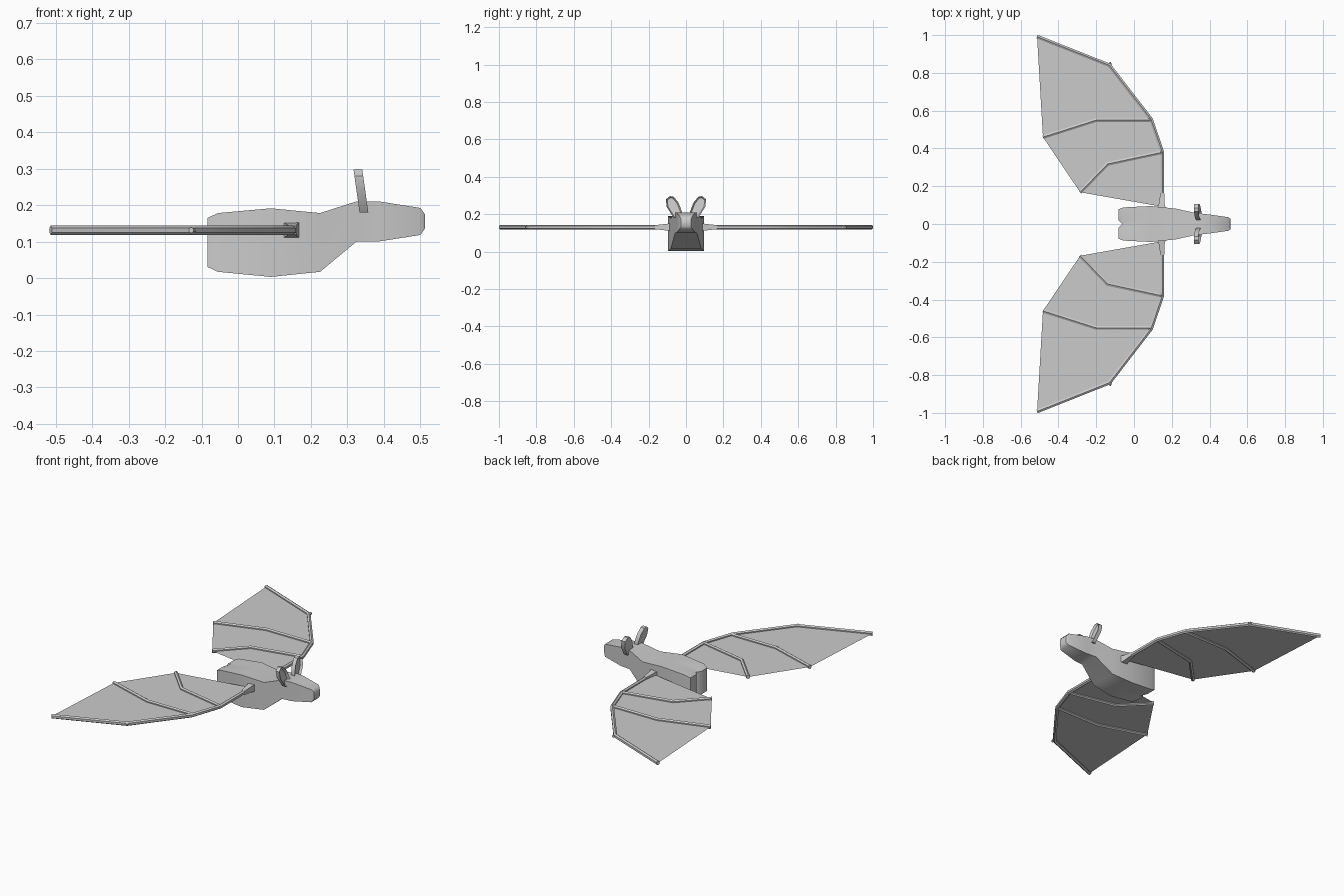
import bpy, bmesh, math
from mathutils import Vector

if "Cube" in bpy.data.objects:
    bpy.data.objects.remove(bpy.data.objects["Cube"])


def finish(name, bm, angle=None, closed=True):
    if closed:
        bmesh.ops.recalc_face_normals(bm, faces=bm.faces[:])
    me = bpy.data.meshes.new(name)
    bm.to_mesh(me)
    bm.free()
    ob = bpy.data.objects.new(name, me)
    bpy.context.collection.objects.link(ob)
    if angle:
        bpy.ops.object.select_all(action='DESELECT')
        ob.select_set(True)
        bpy.context.view_layer.objects.active = ob
        bpy.ops.object.shade_smooth_by_angle(angle=math.radians(angle))
    return ob


def skin(bm, rings):
    n = len(rings[0])
    for a, b in zip(rings, rings[1:]):
        for i in range(n):
            j = (i + 1) % n
            bm.faces.new((a[i], a[j], b[j], b[i]))


# Body and head: boxy sections (x, half width, bottom z, top z)
sections = [(-0.083, 0.078, 0.03, 0.165), (-0.055, 0.088, 0.017, 0.178),
            (0.09, 0.095, 0.003, 0.191), (0.225, 0.081, 0.017, 0.178),
            (0.325, 0.058, 0.1, 0.21), (0.385, 0.052, 0.1, 0.21),
            (0.5, 0.036, 0.118, 0.192), (0.512, 0.026, 0.136, 0.175)]
cols = (-1, -0.25, 0, 0.25, 1)
bm = bmesh.new()
rings = []
for k, (x, w, lo, hi) in enumerate(sections):
    # the middle of the rear is pressed in as a groove
    px = [x + (0.02 if k == 0 and c == 0 else 0) for c in cols]
    top = [bm.verts.new((px[i], c * w, hi)) for i, c in enumerate(cols)]
    bot = [bm.verts.new((px[i], c * w, lo)) for i, c in enumerate(cols)]
    rings.append(top + bot[::-1])
skin(bm, rings)
for r in (rings[0], rings[-1]):
    for i in range(4):
        bm.faces.new((r[i], r[i + 1], r[8 - i], r[9 - i]))
finish("body", bm, 50)

# Wing outline points (x, y) for the left side
Z = 0.131
lead = [(0.15, 0.07), (0.15, 0.38), (0.09, 0.555), (-0.13, 0.84), (-0.513, 0.992)]
finger_a = [(0.15, 0.38), (-0.14, 0.318), (-0.285, 0.168)]
finger_b = [(0.09, 0.55), (-0.2, 0.55), (-0.482, 0.46)]
trail = [finger_b[-1], finger_a[-1], (0.13, 0.095)]
claw = [(-0.12, 0.832), (-0.128, 0.856)]


def bone(bm, path, s, r=0.011, sides=6):
    """Mitred tube through a flat path."""
    pts = [Vector((x, y * s, Z)) for x, y in path]
    dirs = [(b - a).normalized() for a, b in zip(pts, pts[1:])]
    rings = []
    for i, p in enumerate(pts):
        a, b = dirs[max(i - 1, 0)], dirs[min(i, len(dirs) - 1)]
        t = (a + b).normalized()
        side = Vector((-t.y, t.x, 0)) / max(t.dot(a), 0.5)
        ring = []
        for k in range(sides):
            ang = math.tau * (k + 0.5) / sides
            ring.append(bm.verts.new(p + side * r * math.cos(ang)
                                     + Vector((0, 0, 1.15 * r * math.sin(ang)))))
        rings.append(ring)
    skin(bm, rings)
    bm.faces.new(rings[0])
    bm.faces.new(rings[-1])


for s, side in ((1, "left"), (-1, "right")):
    # Wing bones
    bm = bmesh.new()
    for path in (lead, finger_a, finger_b):
        bone(bm, path, s)
    bone(bm, claw, s, 0.007)
    finish(side + "_wing_bones", bm, 30)

    # Flared shoulder where the wing meets the body
    bm = bmesh.new()
    rings = []
    for y, x0, x1, h in ((0.06, 0.11, 0.175, 0.026), (0.1, 0.13, 0.163, 0.018), (0.165, 0.14, 0.16, 0.011)):
        rings.append([bm.verts.new((x, y * s, z)) for x, z in
                      ((x0, Z - h), (x1, Z - h), (x1, Z + h), (x0, Z + h))])
    skin(bm, rings)
    bm.faces.new(rings[0])
    bm.faces.new(rings[-1])
    finish(side + "_shoulder", bm, 50)

    # Thin membrane panels between the bones
    panels = [[lead[0], lead[1], finger_a[1], finger_a[2], trail[2]],
              [lead[1], lead[2], finger_b[1], finger_b[2], finger_a[2], finger_a[1]],
              [lead[2], lead[3], lead[4], finger_b[2], finger_b[1]]]
    bm = bmesh.new()
    for panel in panels:
        f = bm.faces.new([bm.verts.new((x, y * s, Z)) for x, y in panel])
        f.normal_update()
        if f.normal.z < 0:
            f.normal_flip()
    bmesh.ops.remove_doubles(bm, verts=bm.verts[:], dist=0.001)
    finish(side + "_wing_membrane", bm, closed=False)

    # Leaf-shaped ear with a hollow front, leaning back
    outline = [(0.03, 0.18), (0.022, 0.215), (0.04, 0.262), (0.066, 0.294),
               (0.086, 0.297), (0.107, 0.28), (0.104, 0.24), (0.065, 0.18)]
    bm = bmesh.new()
    back, front = [], []
    for y, z in outline:
        xc = 0.345 - 0.14 * (z - 0.18)
        back.append(bm.verts.new((xc - 0.012, y * s, z)))
        front.append(bm.verts.new((xc + 0.012, y * s, z)))
    skin(bm, [back, front])
    bm.faces.new(back)
    cap = bm.faces.new(front)
    bmesh.ops.recalc_face_normals(bm, faces=bm.faces[:])
    bmesh.ops.inset_region(bm, faces=[cap], thickness=0.008, depth=-0.012)
    finish(side + "_ear", bm, 40)
